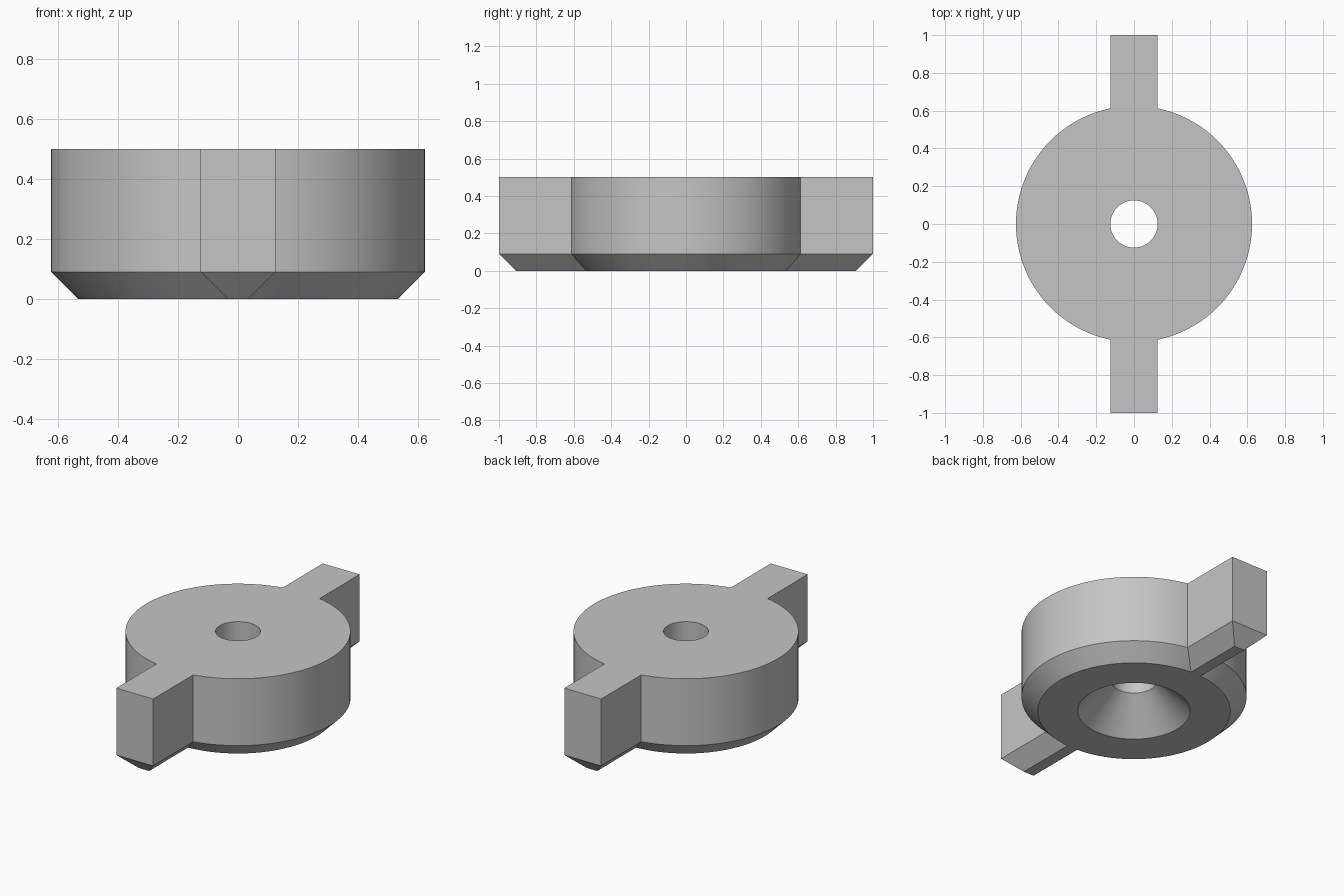
import bpy, bmesh, math
from mathutils import Matrix

cube = bpy.data.objects.get("Cube")
if cube:
    bpy.data.objects.remove(cube, do_unlink=True)

HEIGHT, CHAMFER = 0.5, 0.09
RADIUS, HOLE, SINK = 0.625, 0.125, 0.3125
TAB_HALF, TAB_START, TAB_END = 0.125, 0.42, 1.0
SEGMENTS = 96

grey = bpy.data.materials.new("grey")
grey.use_nodes = True
colour = (0.56, 0.56, 0.56, 1.0)
grey.diffuse_color = colour
grey.node_tree.nodes["Principled BSDF"].inputs["Base Color"].default_value = colour


def make_object(name, bm):
    bmesh.ops.recalc_face_normals(bm, faces=bm.faces)
    mesh = bpy.data.meshes.new(name)
    bm.to_mesh(mesh)
    bm.free()
    mesh.materials.append(grey)
    obj = bpy.data.objects.new(name, mesh)
    bpy.context.collection.objects.link(obj)
    return obj


def lathe(name, profile):
    """Revolve a closed (radius, z) profile around the z axis."""
    bm = bmesh.new()
    rings = []
    for i in range(SEGMENTS):
        a = 2 * math.pi * i / SEGMENTS
        rings.append([bm.verts.new((r * math.cos(a), r * math.sin(a), z)) for r, z in profile])
    n = len(profile)
    for i in range(SEGMENTS):
        a, b = rings[i], rings[(i + 1) % SEGMENTS]
        for j in range(n):
            k = (j + 1) % n
            bm.faces.new((a[j], b[j], b[k], a[k]))
    return make_object(name, bm)


def tab(name, angle):
    """Bar reaching out along -y, chamfered underneath on its sides and tip."""
    bm = bmesh.new()
    loops = []
    for z, inset in ((0, CHAMFER), (CHAMFER, 0), (HEIGHT, 0)):
        w, end = TAB_HALF - inset, TAB_END - inset
        loops.append([bm.verts.new(p) for p in (
            (-w, -TAB_START, z), (-w, -end, z), (w, -end, z), (w, -TAB_START, z))])
    for low, high in zip(loops, loops[1:]):
        for j in range(4):
            k = (j + 1) % 4
            bm.faces.new((low[j], low[k], high[k], high[j]))
    bm.faces.new(loops[0])
    bm.faces.new(loops[-1])
    bm.transform(Matrix.Rotation(angle, 4, "Z"))
    return make_object(name, bm)


# Round body with bottom chamfer, through hole and countersink below
body = lathe("round_body_with_tabs", [
    (SINK, 0), (RADIUS - CHAMFER, 0), (RADIUS, CHAMFER),
    (RADIUS, HEIGHT), (HOLE, HEIGHT), (HOLE, SINK - HOLE)])

# Front and back tabs merged into the body
bpy.ops.object.select_all(action="DESELECT")
bpy.context.view_layer.objects.active = body
body.select_set(True)
for name, angle in (("front_tab", 0), ("back_tab", math.pi)):
    part = tab(name, angle)
    union = body.modifiers.new(name, "BOOLEAN")
    union.operation = "UNION"
    union.solver = "EXACT"
    union.object = part
    bpy.ops.object.modifier_apply(modifier=union.name)
    bpy.data.objects.remove(part, do_unlink=True)

# Smooth round walls, crisp corners
bpy.ops.object.shade_smooth_by_angle(angle=math.radians(30))
